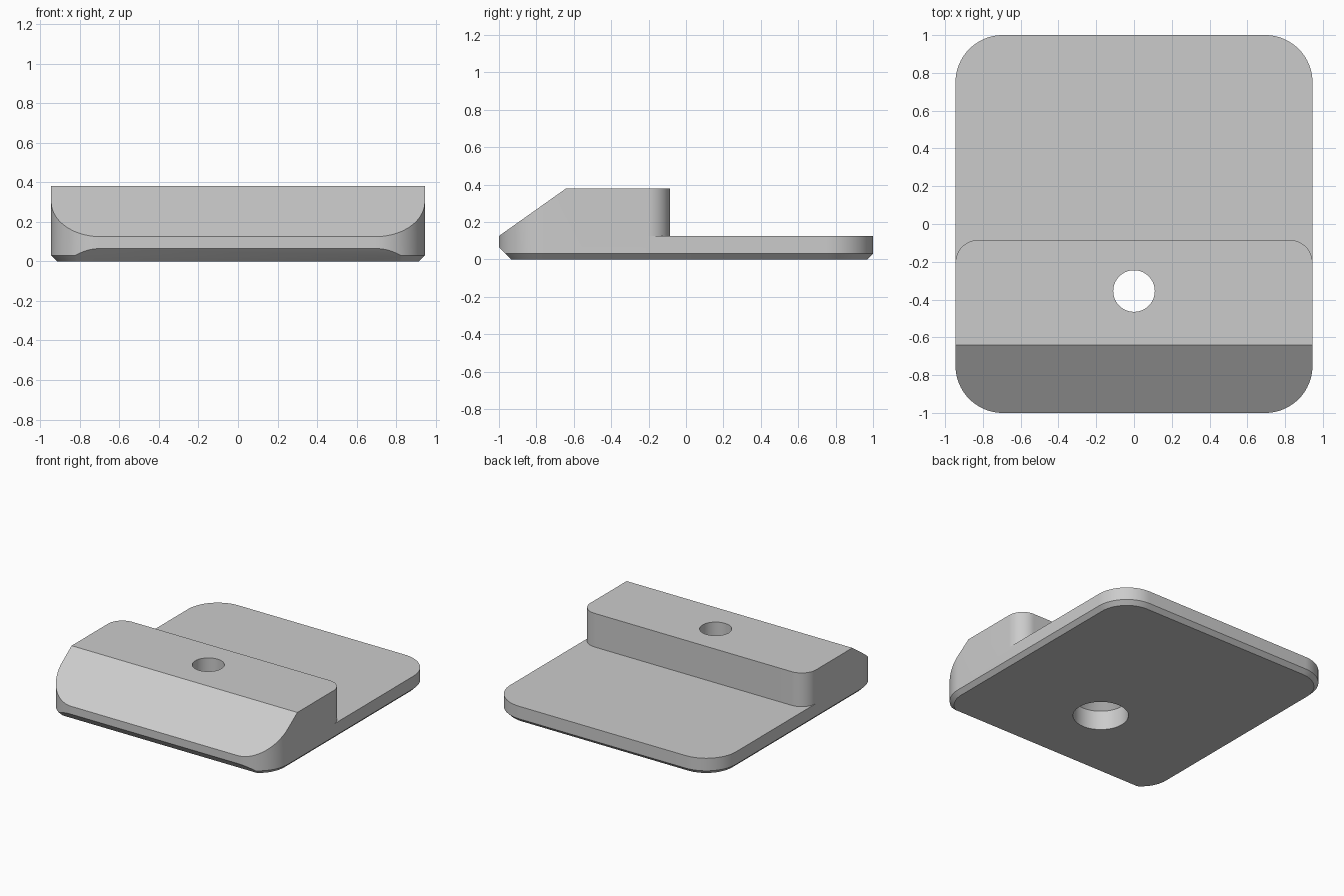
import bpy
import bmesh
from math import cos, sin, pi, radians
from mathutils import Vector

cube = bpy.data.objects.get("Cube")
if cube:
    bpy.data.objects.remove(cube, do_unlink=True)

HALF_W, HALF_L, HEIGHT, PLATE_TOP = 0.945, 1.0, 0.38, 0.125
CHAMFER = 0.03

grey = bpy.data.materials.new("light grey")
grey.use_nodes = True
color = (0.6, 0.6, 0.6, 1)
grey.diffuse_color = color
grey.node_tree.nodes["Principled BSDF"].inputs["Base Color"].default_value = color


def arc(cx, cy, r, start, end, steps=20):
    angles = [radians(start + (end - start) * i / steps) for i in range(steps + 1)]
    return [(cx + r * cos(a), cy + r * sin(a)) for a in angles]


def rounded_rect(half_w, half_l, r):
    points = []
    for i, (sx, sy) in enumerate([(1, 1), (-1, 1), (-1, -1), (1, -1)]):
        points += arc(sx * (half_w - r), sy * (half_l - r), r, 90 * i, 90 * i + 90)
    return points


def loft(name, rings):
    """Closed solid through a list of (outline, z) rings."""
    bm = bmesh.new()
    loops = [[bm.verts.new((x, y, z)) for x, y in outline] for outline, z in rings]
    for low, high in zip(loops, loops[1:]):
        for i in range(len(low)):
            j = (i + 1) % len(low)
            bm.faces.new((low[i], low[j], high[j], high[i]))
    bm.faces.new(loops[0][::-1])
    bm.faces.new(loops[-1])
    bmesh.ops.recalc_face_normals(bm, faces=bm.faces)
    mesh = bpy.data.meshes.new(name)
    bm.to_mesh(mesh)
    bm.free()
    mesh.materials.append(grey)
    obj = bpy.data.objects.new(name, mesh)
    bpy.context.collection.objects.link(obj)
    return obj


def slice_off(obj, point, normal):
    """Cut away everything on the normal side of a plane and cap it."""
    bm = bmesh.new()
    bm.from_mesh(obj.data)
    cut = bmesh.ops.bisect_plane(bm, geom=bm.verts[:] + bm.edges[:] + bm.faces[:],
                                 plane_co=point, plane_no=Vector(normal).normalized(),
                                 clear_outer=True)
    edges = [e for e in cut["geom_cut"] if isinstance(e, bmesh.types.BMEdge)]
    bmesh.ops.holes_fill(bm, edges=edges)
    bmesh.ops.recalc_face_normals(bm, faces=bm.faces)
    bm.to_mesh(obj.data)
    bm.free()


def carve(obj, cutter):
    cutter.hide_render = True
    mod = obj.modifiers.new("carve", "BOOLEAN")
    mod.operation, mod.solver, mod.object = "DIFFERENCE", "EXACT", cutter
    bpy.context.view_layer.objects.active = obj
    bpy.ops.object.modifier_apply(modifier=mod.name)
    bpy.data.objects.remove(cutter, do_unlink=True)


# Rounded body with a chamfered underside edge
outer = rounded_rect(HALF_W, HALF_L, 0.25)
inner = rounded_rect(HALF_W - CHAMFER, HALF_L - CHAMFER, 0.25 - CHAMFER)
body = loft("stepped_mounting_plate", [(inner, 0), (outer, CHAMFER), (outer, HEIGHT)])

# Sloped front top and bevelled front bottom edge
slice_off(body, (0, -0.64, HEIGHT), (0, PLATE_TOP - HEIGHT, 0.36))
slice_off(body, (0, -1, 0.065), (0, -1, -1))

# Step behind the raised block, leaving its rear corners rounded
back, r = -0.085, 0.12
step = [(1.2, 1.2), (-1.2, 1.2), (-1.2, back - r)]
step += arc(-HALF_W + r, back - r, r, 180, 90) + arc(HALF_W - r, back - r, r, 90, 0)
step += [(1.2, back - r)]
carve(body, loft("step_cutter", [(step, PLATE_TOP), (step, 0.6)]))

# Screw hole with a wide countersunk recess underneath
profile = [(0.19, -0.1), (0.19, 0.145), (0.11, 0.225), (0.11, 0.6)]
carve(body, loft("hole_cutter",
                 [(arc(0, -0.355, rad, 0, 354, 59), z) for rad, z in profile]))

# Smooth curves, crisp edges
bpy.ops.object.select_all(action="DESELECT")
body.select_set(True)
bpy.context.view_layer.objects.active = body
bpy.ops.object.shade_smooth_by_angle(angle=radians(25))
